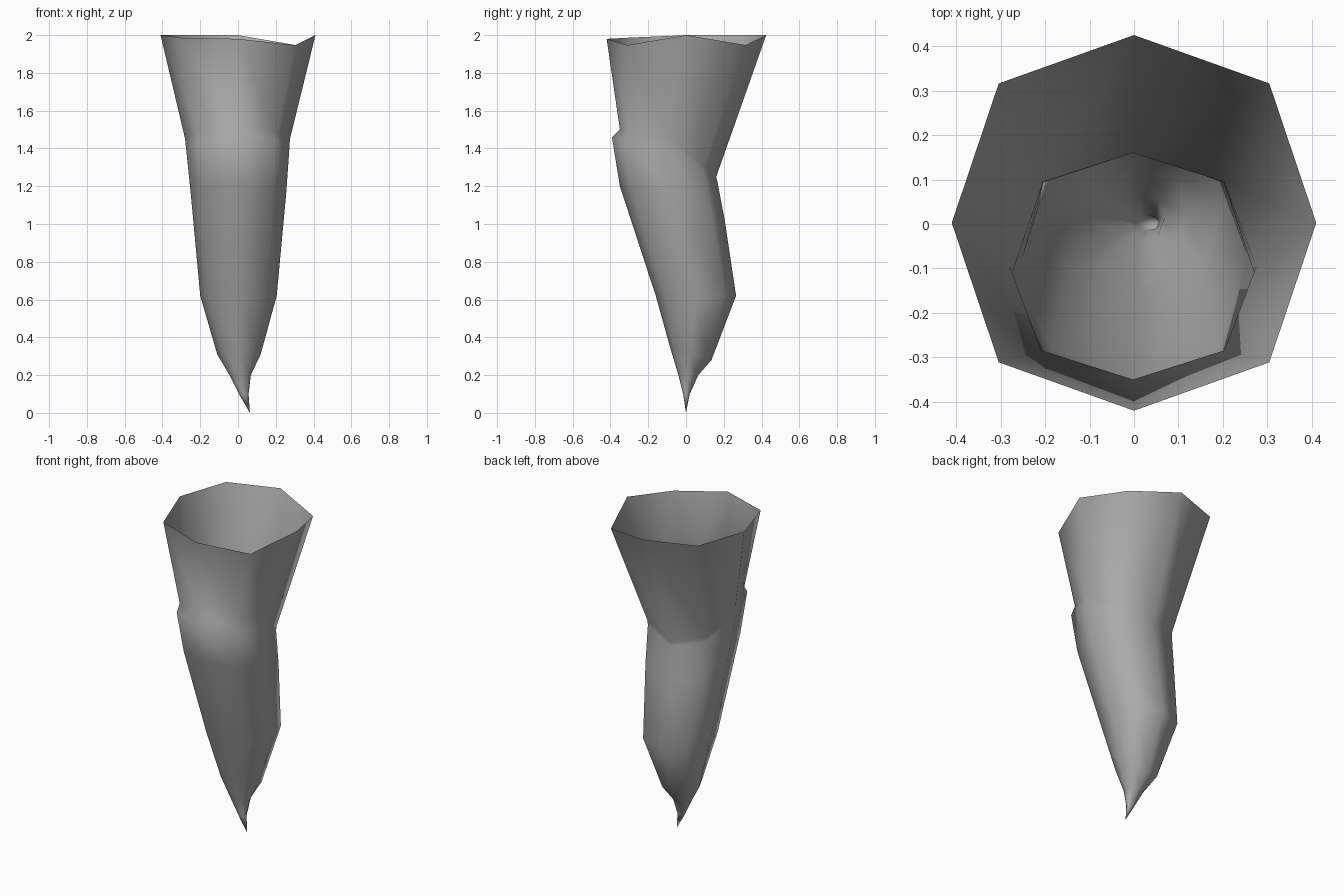
import bpy
import bmesh
from math import sin, cos, pi

cube = bpy.data.objects.get("Cube")
if cube:
    bpy.data.objects.remove(cube, do_unlink=True)

SIDES = 8

grey = bpy.data.materials.new("plain grey")
grey.use_nodes = True
colour = (0.4, 0.4, 0.4, 1)
grey.diffuse_color = colour
bsdf = next(n for n in grey.node_tree.nodes if n.type == 'BSDF_PRINCIPLED')
bsdf.inputs["Base Color"].default_value = colour

# Tilted cross-sections: front (y, z), back (y, z), side height, right x, left x
sections = [
    ((-0.42, 1.98), (0.425, 2.0), 2.0, -0.41, 0.41),        # open rim
    ((-0.35, 1.50), (0.16, 1.25), 1.45, -0.28, 0.275),      # crease above the fold
    ((-0.392, 1.46), (0.165, 1.23), 1.40, -0.275, 0.272),   # fold
    ((-0.35, 1.20), (0.205, 1.02), 1.16, -0.25, 0.255),
    ((-0.16, 0.62), (0.265, 0.62), 0.62, -0.20, 0.205),     # lower bulge
    ((-0.085, 0.35), (0.135, 0.28), 0.31, -0.11, 0.12),
    ((-0.04, 0.20), (0.065, 0.20), 0.20, -0.045, 0.068),
    ((-0.015, 0.10), (0.02, 0.10), 0.10, 0.005, 0.056),
]


def ring(bm, front, back, side_z, right, left):
    """Eight-sided loop that follows the tilt of its section."""
    verts = []
    for i in range(SIDES):
        a = 2 * pi * i / SIDES
        c, s = cos(a), sin(a)
        full = 1.05 if i % 2 else 1.0
        x = (left + right) / 2 + (left - right) / 2 * c * full
        y = (front[0] + back[0]) / 2 + (back[0] - front[0]) / 2 * s * full
        end_z = back[1] if s > 0 else front[1]
        z = side_z + (end_z - side_z) * abs(s)
        verts.append(bm.verts.new((x, y, z)))
    return verts


bm = bmesh.new()
rings = [ring(bm, *section) for section in sections]

# Dips in the rim: left corners hang lower
for i in (1, 7):
    rings[0][i].co.z = 1.947

# Skin the tapering shell, left open at the top
for upper, lower in zip(rings, rings[1:]):
    for i in range(SIDES):
        j = (i + 1) % SIDES
        bm.faces.new((upper[i], lower[i], lower[j], upper[j]))

# Pointed tip
tip = bm.verts.new((0.063, 0, 0))
for i in range(SIDES):
    bm.faces.new((rings[-1][i], tip, rings[-1][(i + 1) % SIDES]))

bmesh.ops.recalc_face_normals(bm, faces=bm.faces)
for f in bm.faces:
    f.smooth = True
mesh = bpy.data.meshes.new("tapered_shell")
bm.to_mesh(mesh)
bm.free()
mesh.materials.append(grey)
shell = bpy.data.objects.new("tapered_shell", mesh)
bpy.context.collection.objects.link(shell)
